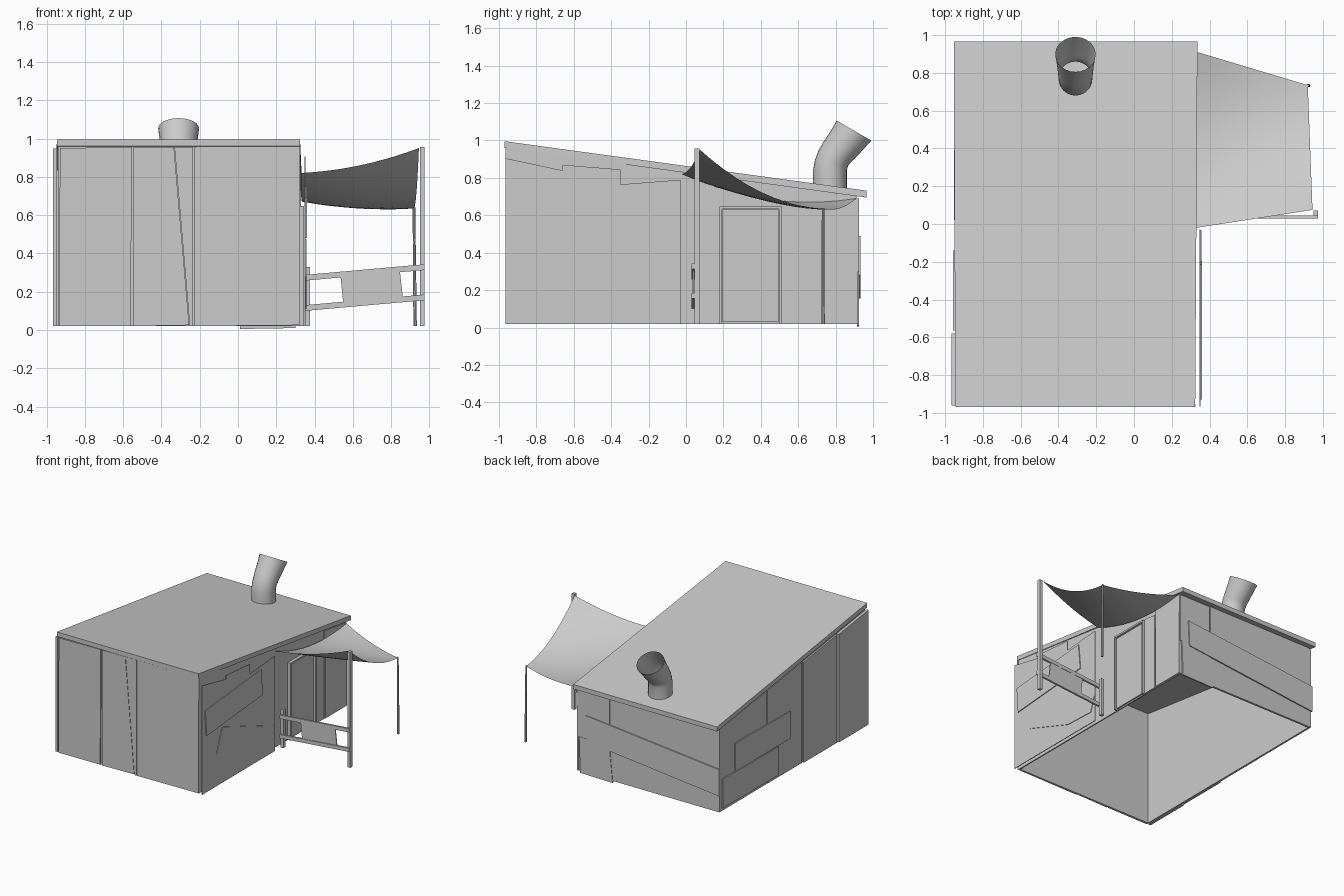
import bpy, bmesh
from math import sin, cos, pi, radians
from mathutils import Vector

if "Cube" in bpy.data.objects:
    bpy.data.objects.remove(bpy.data.objects["Cube"])


def finish(bm, name, smooth=False):
    bmesh.ops.recalc_face_normals(bm, faces=bm.faces)
    me = bpy.data.meshes.new(name)
    bm.to_mesh(me)
    bm.free()
    ob = bpy.data.objects.new(name, me)
    bpy.context.collection.objects.link(ob)
    if smooth:
        for p in me.polygons:
            p.use_smooth = True
    return ob


def plate(name, axis, pts, lo, hi):
    """Extrude a 2D outline along an axis: 'x' takes (y, z), 'y' takes (x, z)."""
    def at(p, d):
        return (d, p[0], p[1]) if axis == 'x' else (p[0], d, p[1])
    bm = bmesh.new()
    a = [bm.verts.new(at(p, lo)) for p in pts]
    b = [bm.verts.new(at(p, hi)) for p in pts]
    bm.faces.new(a)
    bm.faces.new(b[::-1])
    n = len(pts)
    for i in range(n):
        j = (i + 1) % n
        bm.faces.new((a[i], a[j], b[j], b[i]))
    return finish(bm, name)


def rect(a0, a1, b0, b1):
    return [(a0, b0), (a1, b0), (a1, b1), (a0, b1)]


def under(y):
    """Height of the roof underside at depth y."""
    return 0.96 - (y + 0.97) * 0.265 / 1.935


def upright(y0, y1, z0=0.02, drop=0.01):
    """Wall board outline that follows the roof slope."""
    return [(y0, z0), (y1, z0), (y1, under(y1) - drop), (y0, under(y0) - drop)]


# Roof slab, slightly wider at the back
roof = plate("roof", 'x', [(-0.97, 0.96), (0.965, 0.695), (0.965, 0.732), (-0.97, 0.996)], -0.95, 0.33)
for v in roof.data.vertices:
    v.co.x += (0.006 if v.co.x > 0 else -0.004) * (1 if v.co.y > 0 else -1)

# Hollow wall shell, open underneath
plate("front_wall", 'y', rect(-0.93, 0.32, 0.02, 0.958), -0.955, -0.945)
plate("back_wall", 'y', rect(-0.93, 0.32, 0.02, 0.70), 0.905, 0.915)
plate("right_wall", 'x', upright(-0.95, 0.91, drop=0), 0.31, 0.32)
plate("left_wall", 'x', upright(-0.95, 0.91, drop=0), -0.94, -0.93)

# Front boards with a slanted seam
for i, pts in enumerate([
    [(-0.935, 0.02), (-0.56, 0.022), (-0.555, 0.955), (-0.93, 0.95)],
    [(-0.545, 0.02), (-0.255, 0.025), (-0.335, 0.957), (-0.545, 0.955)],
    [(-0.252, 0.02), (-0.235, 0.02), (-0.235, 0.957), (-0.332, 0.957)],
    [(-0.228, 0.02), (0.322, 0.025), (0.325, 0.958), (-0.228, 0.957)],
]):
    plate(f"front_board_{i}", 'y', pts, -0.966, -0.955)

# Right side: loose sheet with a stepped top and two tilted patches
plate("right_sheet", 'x', [(-0.965, 0.02), (-0.03, 0.02), (-0.03, 0.79), (-0.35, 0.765), (-0.35, 0.845),
                           (-0.66, 0.87), (-0.66, 0.84), (-0.965, 0.905)], 0.347, 0.353)
plate("right_patch_upper", 'x', [(-0.915, 0.48), (-0.195, 0.54), (-0.215, 0.75), (-0.93, 0.69)], 0.353, 0.36)
plate("right_patch_lower", 'x', [(-0.78, 0.28), (-0.34, 0.12), (-0.075, 0.11), (-0.035, 0.23), (-0.71, 0.475)],
      0.353, 0.358)
plate("right_board_rear", 'x', upright(0.64, 0.92), 0.32, 0.328)
plate("right_board_rear_low", 'x', [(0.645, 0.02), (0.918, 0.02), (0.918, 0.545), (0.645, 0.52)], 0.328, 0.333)
plate("right_board_middle", 'x', upright(0.515, 0.63, drop=0.1), 0.32, 0.328)

# Door and its frame
plate("door", 'x', rect(0.195, 0.495, 0.03, 0.63), 0.32, 0.332)
for name, r in {"left": rect(0.18, 0.192, 0.02, 0.648), "right": rect(0.498, 0.51, 0.02, 0.648),
                "top": rect(0.192, 0.498, 0.634, 0.648)}.items():
    plate("door_frame_" + name, 'x', r, 0.32, 0.345)

# Left side boards
plate("left_board_front", 'x', upright(-0.96, -0.58), -0.966, -0.945)
plate("left_board_middle", 'x', upright(-0.565, -0.14), -0.957, -0.945)
plate("left_board_rear", 'x', upright(-0.13, 0.31), -0.947, -0.94)
plate("left_board_corner", 'x', upright(0.32, 0.92), -0.945, -0.94)
plate("left_patch_upper", 'x', [(0.02, 0.28), (0.73, 0.28), (0.73, 0.51), (0.02, 0.5)], -0.954, -0.945)
plate("left_patch_lower", 'x', [(0.17, 0.04), (0.89, 0.045), (0.89, 0.28), (0.17, 0.27)], -0.954, -0.945)

# Back boards with a sloping plank across
plate("back_board_wide", 'y', rect(-0.94, 0.03, 0.02, 0.69), 0.915, 0.922)
plate("back_board_low", 'y', [(0.01, 0.005), (0.30, 0.01), (0.31, 0.3), (0.04, 0.3)], 0.915, 0.926)
plate("back_board_high", 'y', rect(0.04, 0.325, 0.3, 0.69), 0.915, 0.924)
plate("back_plank", 'y', [(-0.95, 0.155), (0.24, 0.28), (0.25, 0.49), (-0.95, 0.37)], 0.922, 0.932)

# Bent stove pipe: rings swept along a short path
path = [(0.77, 0.72, 0.09, 0), (0.77, 0.845, 0.09, 0), (0.778, 0.88, 0.09, 10), (0.795, 0.915, 0.092, 20),
        (0.82, 0.95, 0.095, 29), (0.86, 1.0, 0.1, 30), (0.898, 1.053, 0.107, 30)]
bm = bmesh.new()
N = 24
rings = []
for y, z, r, tilt in path:
    t = radians(tilt)
    rings.append([bm.verts.new((-0.31 + r * cos(2 * pi * k / N), y + r * sin(2 * pi * k / N) * cos(t),
                                z - r * sin(2 * pi * k / N) * sin(t))) for k in range(N)])
for a, b in zip(rings, rings[1:]):
    for k in range(N):
        j = (k + 1) % N
        bm.faces.new((a[k], a[j], b[j], b[k]))
finish(bm, "stove_pipe", True)

# Sagging cloth awning
A, B, C, D = map(Vector, [(0.33, -0.02, 0.82), (0.945, 0.075, 0.95), (0.92, 0.735, 0.635), (0.335, 0.91, 0.69)])
bm = bmesh.new()
U, V = 10, 10
grid = []
for j in range(V + 1):
    v = j / V
    row = []
    for i in range(U + 1):
        u = i / U
        p = A.lerp(B, u).lerp(D.lerp(C, u), v)
        p.z -= 0.28 * v * (1 - v) + 0.1 * u * (1 - u)
        row.append(bm.verts.new(p))
    grid.append(row)
for j in range(V):
    for i in range(U):
        bm.faces.new((grid[j][i], grid[j][i + 1], grid[j + 1][i + 1], grid[j + 1][i]))
finish(bm, "awning", True)

# Thin awning pole, leaning slightly
bm = bmesh.new()
bmesh.ops.create_cone(bm, cap_ends=True, segments=8, radius1=0.009, radius2=0.007, depth=0.62)
for w in bm.verts:
    w.co += Vector((0.922 - 0.01 * w.co.z, 0.733, 0.33))
finish(bm, "awning_pole", False)

# Fence: two posts, two rails and a panel
plate("tall_post", 'y', rect(0.95, 0.975, 0.02, 0.957), 0.045, 0.072)
plate("short_post", 'y', rect(0.35, 0.376, 0.02, 0.33), 0.045, 0.072)
for name, z in (("lower_rail", 0.1), ("upper_rail", 0.258)):
    plate(name, 'y', [(0.352, z), (0.974, z + 0.055), (0.974, z + 0.085), (0.352, z + 0.03)], 0.03, 0.046)
plate("fence_panel", 'y', [(0.55, 0.135), (0.862, 0.165), (0.845, 0.31), (0.535, 0.285)], 0.036, 0.044)
